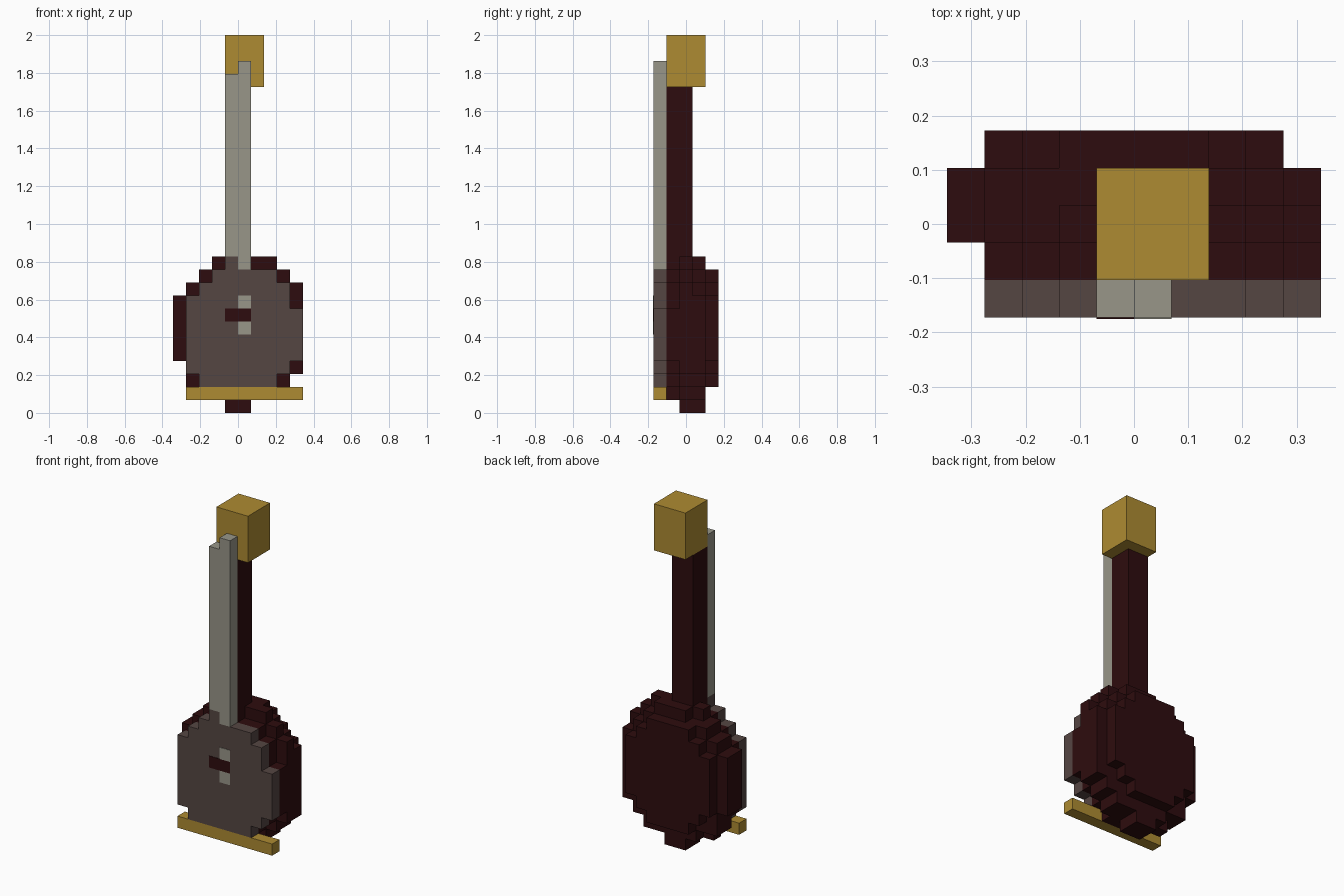
import bpy, bmesh

if "Cube" in bpy.data.objects:
    bpy.data.objects.remove(bpy.data.objects["Cube"])

U = 2 / 29  # one block


def material(name, rgb):
    m = bpy.data.materials.new(name)
    m.diffuse_color = (*rgb, 1)
    m.use_nodes = True
    m.node_tree.nodes["Principled BSDF"].inputs["Base Color"].default_value = m.diffuse_color
    return m


GOLD = material("gold", (0.42, 0.258, 0.032))
GREY = material("light grey", (0.314, 0.305, 0.25))
BROWN = material("grey brown", (0.091, 0.061, 0.055))
DARK = material("dark red wood", (0.027, 0.0037, 0.0044))


def stepped_slab(name, mat, y0, y1, bottom, rows):
    """Extrude a stepped outline; rows are (left, right, top) in blocks, going up."""
    left, right, z = [], [], bottom
    for l, r, top in rows:
        left += [(l, z), (l, top)]
        right += [(r, z), (r, top)]
        z = top
    outline = []
    for p in right + left[::-1]:
        if not outline or p != outline[-1]:
            outline.append(p)
    bm = bmesh.new()
    face = bm.faces.new([bm.verts.new((x * U, y0 * U, z * U)) for x, z in outline])
    new = bmesh.ops.extrude_face_region(bm, geom=[face])["geom"]
    moved = [v for v in new if isinstance(v, bmesh.types.BMVert)]
    bmesh.ops.translate(bm, verts=moved, vec=(0, (y1 - y0) * U, 0))
    bmesh.ops.recalc_face_normals(bm, faces=bm.faces)
    mesh = bpy.data.meshes.new(name)
    bm.to_mesh(mesh)
    bm.free()
    mesh.materials.append(mat)
    obj = bpy.data.objects.new(name, mesh)
    bpy.context.collection.objects.link(obj)
    return obj


def box(name, mat, x0, x1, y0, y1, z0, z1):
    return stepped_slab(name, mat, y0, y1, z0, [(x0, x1, z1)])


# Body: sound board in front, then rounded slabs of wood towards the back
board = [(-3, 3, 3), (-4, 4, 4), (-4, 5, 8), (-4, 4, 9), (-3, 4, 10), (-2, 3, 11)]
stepped_slab("sound_board", BROWN, -2.5, -1.5, 2, board + [(-1, 0, 12)])
stepped_slab("body_front", DARK, -1.5, -0.5, 1, [(-2, 2, 2)] + board + [(-1, 1, 12)])
stepped_slab("body_middle", DARK, -0.5, 0.5, 0, [
    (-1, 1, 1), (-3, 3, 2), (-4, 4, 3), (-4, 5, 4), (-5, 5, 9),
    (-4, 5, 10), (-3, 4, 11), (-2, 3, 12)])
stepped_slab("body_rear", DARK, 0.5, 1.5, 0, [
    (-1, 1, 1), (-2, 3, 2), (-4, 4, 3), (-4, 5, 4), (-5, 5, 9),
    (-4, 4, 10), (-3, 3, 11), (-1, 2, 12)])
stepped_slab("body_back", DARK, 1.5, 2.5, 2, [
    (-2, 2, 3), (-3, 3, 4), (-4, 4, 9), (-3, 3, 10), (-2, 2, 11)])

# Neck, fingerboard and head
box("neck", DARK, -1, 1, -1.5, 0.5, 12, 25)
box("fingerboard_left", GREY, -1, 0, -2.5, -1.5, 12, 26)
box("fingerboard_right", GREY, 0, 1, -2.5, -1.5, 11, 27)
box("head", GOLD, -1, 2, -1.5, 1.5, 25, 29)

# Tail bar and bridge inlays
box("tail_bar", GOLD, -4, 5, -2.5, -1.5, 1, 2)
box("bridge_dark", DARK, -1, 1, -2.54, -2.48, 7, 8)
for label, z in (("lower", 6), ("upper", 8)):
    box("bridge_" + label, GREY, 0, 1, -2.54, -2.48, z, z + 1)
